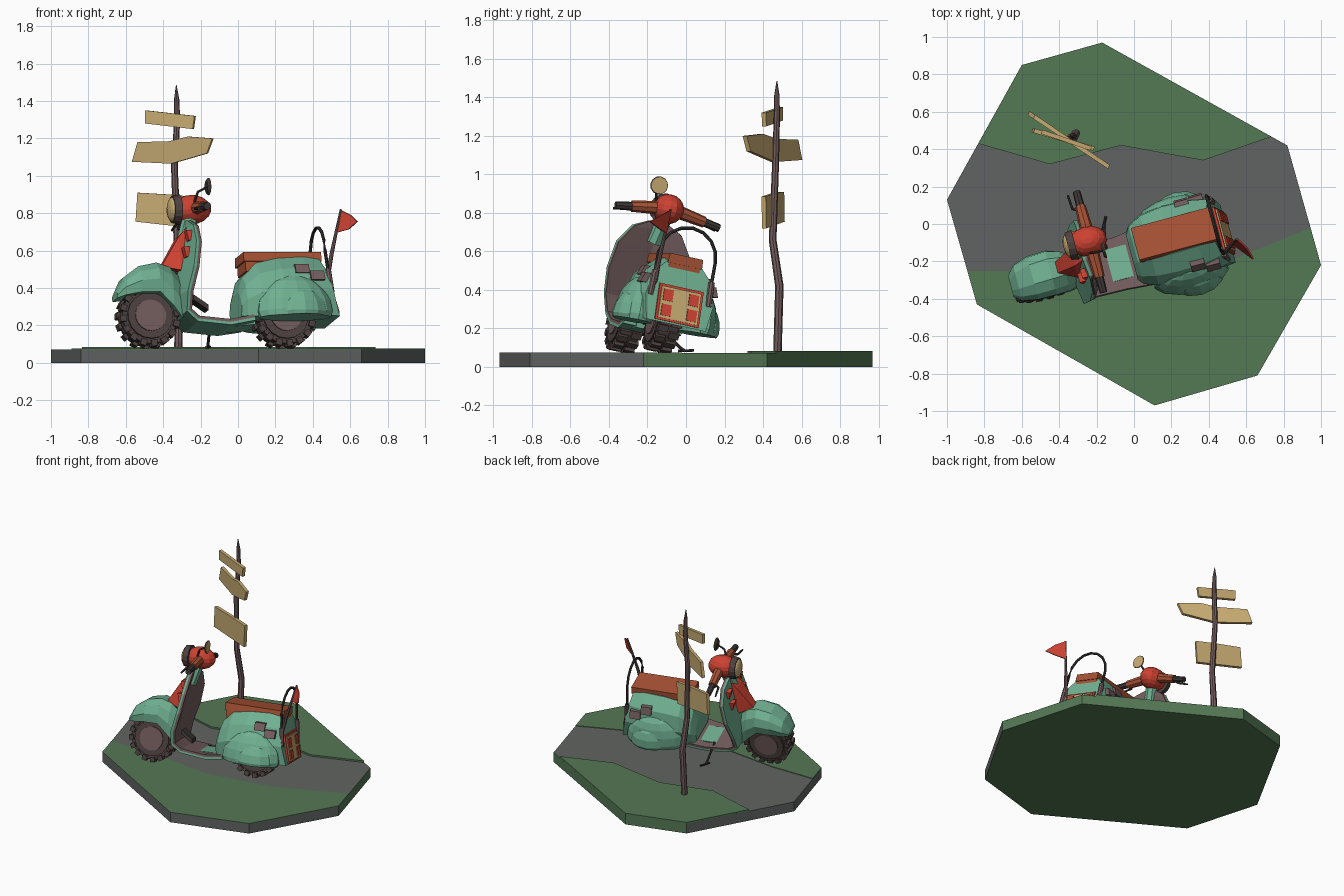
import bpy, bmesh, math
from mathutils import Matrix, Vector

cube = bpy.data.objects.get("Cube")
if cube:
    bpy.data.objects.remove(cube, do_unlink=True)


def material(name, rgb):
    lin = [((c / 255 + 0.055) / 1.055) ** 2.4 for c in rgb] + [1]
    m = bpy.data.materials.new(name)
    m.use_nodes = True
    m.diffuse_color = lin
    m.node_tree.nodes["Principled BSDF"].inputs["Base Color"].default_value = lin
    return m


MINT = material("mint_paint", (112, 176, 146))
GRASS = material("grass_green", (84, 120, 84))
ROAD = material("road_grey", (97, 100, 98))
RED = material("red_paint", (205, 66, 50))
RUST = material("rust_leather", (166, 82, 52))
WOOD = material("pale_wood", (198, 170, 114))
TYRE = material("tyre_brown", (78, 66, 64))
MAUVE = material("mauve_brown", (116, 93, 94))
DARK = material("dark_metal", (62, 56, 55))

WORLD = Matrix()
# Scooter frame: origin under the rear wheel, front along -x, leaning on its stand
BIKE = (Matrix.Translation((0.25, -0.15, 0.08)) @ Matrix.Rotation(math.radians(15), 4, 'Z')
        @ Matrix.Rotation(math.radians(-12), 4, 'X'))


def finish(name, bm, mats, frame):
    bmesh.ops.recalc_face_normals(bm, faces=bm.faces)
    me = bpy.data.meshes.new(name)
    bm.to_mesh(me)
    bm.free()
    for m in mats if isinstance(mats, list) else [mats]:
        me.materials.append(m)
    ob = bpy.data.objects.new(name, me)
    ob.matrix_world = frame
    bpy.context.collection.objects.link(ob)
    return ob


def hull(name, pts, mat, frame=BIKE):
    bm = bmesh.new()
    for p in pts:
        bm.verts.new(p)
    bmesh.ops.convex_hull(bm, input=bm.verts)
    return finish(name, bm, mat, frame)


def box(name, a, b, mat, frame=BIKE):
    return hull(name, [(x, y, z) for x in (a[0], b[0]) for y in (a[1], b[1]) for z in (a[2], b[2])],
                mat, frame)


def prism(name, pts, offset, mat, frame=WORLD):
    """Flat outline extruded by an offset vector."""
    bm = bmesh.new()
    face = bm.faces.new([bm.verts.new(p) for p in pts])
    new = bmesh.ops.extrude_face_region(bm, geom=[face], use_keep_orig=True)["geom"]
    bmesh.ops.translate(bm, verts=[v for v in new if isinstance(v, bmesh.types.BMVert)], vec=offset)
    return finish(name, bm, mat, frame)


def loft(name, rings, mat, frame=BIKE):
    bm = bmesh.new()
    rows = [[bm.verts.new(p) for p in r] for r in rings]
    n = len(rows[0])
    for a, b in zip(rows, rows[1:]):
        for i in range(n):
            bm.faces.new((a[i], a[(i + 1) % n], b[(i + 1) % n], b[i]))
    bm.faces.new(rows[0])
    bm.faces.new(rows[-1])
    return finish(name, bm, mat, frame)


def tube(name, pts, radii, mat, frame=BIKE, sides=8):
    """Round bar through a few points, with one radius per point."""
    pts = [Vector(p) for p in pts]
    rings = []
    for i, p in enumerate(pts):
        d = pts[min(i + 1, len(pts) - 1)] - pts[max(i - 1, 0)]
        q = Vector((0, 0, 1)).rotation_difference(d.normalized())
        rings.append([p + q @ Vector((math.cos(t) * radii[i], math.sin(t) * radii[i], 0))
                      for t in (2 * math.pi * k / sides for k in range(sides))])
    return loft(name, rings, mat, frame)


def ball(name, c, s, mat, u=14, v=9, floor=None):
    bm = bmesh.new()
    bmesh.ops.create_uvsphere(bm, u_segments=u, v_segments=v, radius=1,
                              matrix=Matrix.Translation(c) @ Matrix.Diagonal((*s, 1)))
    if floor is not None:
        for w in bm.verts:
            w.co.z = max(w.co.z, floor)
    return finish(name, bm, mat, BIKE)


# Ground slab: road colour on the top and front sides, grass colour elsewhere
outline = [(-1, .13), (-.84, -.43), (.11, -.97), (.66, -.81), (1, -.22), (.82, .42), (-.17, .97), (-.6, .85)]
slab = prism("ground_slab", [(x, y, 0) for x, y in outline], (0, 0, .072), [ROAD, GRASS])
for f in slab.data.polygons:
    f.material_index = int(f.normal.x + f.normal.y > .5 or f.normal.z < -.5)
front_grass = [(-.89, -.25), (-.84, -.43), (.11, -.97), (.66, -.81), (1, -.22), (.944, -.02),
               (.43, -.23), (-.05, -.31), (-.54, -.25)]
back_grass = [(-.833, .43), (-.45, .32), (-.07, .42), (.37, .34), (.735, .467), (-.17, .97), (-.6, .85)]
prism("front_grass", [(x, y, .07) for x, y in front_grass], (0, 0, .006), GRASS)
prism("back_grass", [(x, y, .07) for x, y in back_grass], (0, 0, .014), GRASS)

# Sign post and planks
tube("sign_post", [(-.32, .475, .07), (-.31, .485, .42), (-.325, .45, .66), (-.34, .465, 1.05),
                   (-.325, .472, 1.3), (-.328, .472, 1.41), (-.33, .472, 1.485)],
     [.022, .022, .02, .018, .016, .014, .002], MAUVE, WORLD)
planks = {
    "top_plank": (-.34, [(-.49, 1.35), (-.225, 1.32), (-.235, 1.25), (-.49, 1.28)]),
    "middle_plank": (-.67, [(-.53, 1.18), (-.36, 1.185), (-.26, 1.21), (-.13, 1.2), (-.16, 1.12),
                            (-.35, 1.065), (-.56, 1.075)]),
    "low_plank": (-.3, [(-.53, .91), (-.36, .9), (-.21, .885), (-.22, .72), (-.36, .735), (-.54, .755)])}
for name, (slope, pts) in planks.items():
    prism(name, [(x, .45 + slope * (x + .33), z) for x, z in pts], (-.008, -.022, 0), WOOD)

# Wheels with knobbed tyres
for name, wx in (("front", -.75), ("rear", 0)):
    spin = Matrix.Translation((wx, 0, .165)) @ Matrix.Rotation(math.pi / 2, 4, 'X')
    for part, r1, w, mat in (("tyre", .152, .1, TYRE), ("tyre_wall", .125, .125, TYRE), ("hub", .085, .14, MAUVE)):
        bm = bmesh.new()
        bmesh.ops.create_cone(bm, cap_ends=True, segments=18, radius1=r1, radius2=r1, depth=w, matrix=spin)
        finish(f"{name}_{part}", bm, mat, BIKE)
    bm = bmesh.new()
    for k in range(16):
        for s in (-1, 1):
            turn = Matrix.Rotation(math.tau * (k + s * .25) / 16, 4, 'Z')
            bmesh.ops.create_cube(bm, size=1, matrix=spin @ turn @ Matrix.Translation((.15, 0, s * .034))
                                  @ Matrix.Diagonal((.034, .034, .054, 1)))
    finish(f"{name}_knobs", bm, TYRE, BIKE)


# Body shells: arched sections (x, bottom, top, half width, backward slant)
def arch(x, bot, top, hw, slant=0):
    h = top - bot
    half = [(hw * .88, 0), (hw, .4), (hw * .85, .76), (hw * .45, 1)]
    return [(x - slant * t, y, bot + h * t) for y, t in half + [(-y, t) for y, t in reversed(half)]]


loft("front_fender", [arch(*s) for s in (
    (-.925, .262, .3, .06), (-.885, .272, .375, .1), (-.8, .285, .435, .122), (-.7, .285, .455, .125),
    (-.625, .21, .43, .11), (-.575, .15, .38, .085))], MINT)
loft("rear_body", [arch(*s) for s in (
    (-.26, .15, .29, .13), (-.235, .14, .37, .165), (-.16, .14, .445, .2), (-.04, .15, .47, .215),
    (.1, .15, .478, .21), (.27, .14, .475, .185, .08))], MINT)
for side, s in (("left", 1), ("right", -1)):
    ball(f"{side}_side_pod", (.02, s * .17, .16), (.21, .095, .2), MINT, 14, 10, .13)
    ball(f"{side}_pod_panel", (.05, s * .19, .15), (.145, .098, .145), MINT, 12, 8, .13)
    # Vents on the upper flank
    for i, (x, z) in enumerate(((.07, .395), (.15, .355))):
        y = .208 - (z - .3) * .3
        hull(f"{side}_vent_{i}", [(x + a, s * (y + c - b * .4), z + b) for a in (-.038, .038)
                                  for b in (-.026, .026) for c in (-.02, .012)], MAUVE)

# Luggage seat box
box("seat_base", (-.215, -.085, .4), (.2, .085, .46), RUST)
hull("seat_lid", [(x, y * w, z) for x in (-.225, .205) for y in (-1, 1)
                  for z, w in ((.455, .094), (.505, .09))], RUST)

# Leg shield and floor: one bent sheet, brown inside and mint outside
rows = [(-.485, .685, .045, .0), (-.495, .64, .13, .02), (-.52, .54, .195, .04), (-.55, .4, .21, .045),
        (-.57, .27, .19, .03), (-.555, .18, .16, .01), (-.5, .145, .145, 0), (-.33, .128, .145, 0),
        (-.2, .15, .16, 0)]
bm = bmesh.new()
grid = [[bm.verts.new((x + back * abs(u), hw * u, z)) for u in (-1, -.5, 0, .5, 1)] for x, z, hw, back in rows]
for a, b in zip(grid, grid[1:]):
    for i in range(4):
        bm.faces.new((a[i], a[i + 1], b[i + 1], b[i]))
for z_off, mat, name in ((0, MAUVE, "leg_shield_inner"), (-.016, MINT, "leg_shield_outer")):
    ob = finish(name, bm.copy(), mat, BIKE)
    if ob.data.polygons[-1].normal.z < 0:
        ob.data.flip_normals()
    sol = ob.modifiers.new("thickness", 'SOLIDIFY')
    sol.thickness = .016
    sol.offset = -1 if z_off == 0 else -3
bm.free()

# Shield trim: red wedge, red markers, pedal and central keel
hull("shield_wedge", [p for s in (-1, 1) for p in ((-.665, s * .03, .44), (-.57, s * .075, .41),
                                                   (-.565, s * .05, .6), (-.5, s * .04, .67))], RED)
for side, s in (("left", 1), ("right", -1)):
    for z, x in ((.59, -.533), (.5, -.552)):
        hull(f"{side}_marker_{int(z * 100)}", [(x + a + (.04 - b) * .2, s * (.105 + c), z + b) for a in (-.014, .02)
                                               for b in (-.028, .028) for c in (-.025, .025)], RED)
hull("pedal", [(-.52 + a, -.07 + b, .24 + c - a * .7) for a in (0, .08) for b in (-.04, .04)
               for c in (0, .03)], DARK)
hull("floor_keel", [(x, y, z) for x, z in ((-.53, .13), (-.3, .1), (-.18, .11), (-.18, .14)) for y in (-.09, .09)], MINT)
tube("fork", [(-.75, 0, .17), (-.6, 0, .42)], [.03, .04], DARK)

# Steering head, headlight and bars
HX, HY, HZ = -.465, .027, .762
tube("steering_column", [(-.52, .0, .58), (HX, HY, HZ)], [.045, .04], MINT)
ball("steering_head", (HX, HY, HZ), (.105, .08, .078), RED)
tube("headlight_ring", [(-.575, HY, HZ), (-.535, HY, HZ)], [.074, .082], TYRE, sides=14)
ball("headlight_lens", (-.572, HY, HZ), (.028, .066, .066), WOOD)
for side, s in (("left", 1), ("right", -1)):
    bar = lambda d, dx=0, dz=0: (HX + .01 + dx, HY + s * d, HZ + .005 - d * .16 + dz)
    tube(f"{side}_handlebar", [bar(.04), bar(.2)], [.036, .029], RUST)
    tube(f"{side}_grip", [bar(.195), bar(.285)], [.023, .021], DARK)
    tube(f"{side}_brake_lever", [bar(.17), bar(.2, -.045, -.01), bar(.28, -.05, -.015)], [.008, .008, .006], DARK)
tube("mirror_arm", [(-.47, -.04, .78), (-.45, -.06, .84), (-.4, -.066, .865)], [.007, .007, .006], DARK)
tube("mirror_back", [(-.404, -.066, .868), (-.391, -.066, .868)], [.034, .048], DARK, sides=12)
tube("mirror_glass", [(-.392, -.066, .868), (-.387, -.066, .868)], [.045, .044], WOOD, sides=12)


# Tail panel following the slanted rear face
def tail(name, y0, y1, z0, z1, out, mat):
    hull(name, [(.27 - .08 * (z - .14) / .335 + d, y, z) for d in (-.01, out)
                for y in (y0, y1) for z in (z0, z1)], mat)


tail("tail_frame", -.12, .12, .15, .34, .012, RED)
tail("tail_panel", -.108, .108, .162, .328, .02, WOOD)
for s in (-1, 1):
    for z in (.175, .255):
        tail("tail_light", s * .07 - .026, s * .07 + .026, z, z + .06, .027, RED)

# Rear rack hoop with sleeves
hoop = [(.21, .155 * math.cos(t), .5 + .155 * math.sin(t)) for t in (math.pi * k / 8 for k in range(9))]
tube("rack_hoop", [(.23, .155, .3)] + hoop + [(.23, -.155, .3)], [.009] * 11, DARK)
for s in (-1, 1):
    tube("rack_sleeve", [(.232, s * .16, .27), (.22, s * .155, .4)], [.017, .017], MAUVE)

# Flag on a leaning pole
tube("flag_pole", [(.47, -.17, .4), (.5, -.135, .58), (.55, -.08, .82)], [.013, .011, .006], MAUVE, WORLD)
prism("flag", [(.548, -.082, .815), (.52, -.105, .695), (.59, -.14, .715), (.635, -.19, .755), (.6, -.13, .79)],
      (.006, .006, 0), RED, WORLD)

# Kickstand
tube("kickstand", [(-.15, -.13, .2), (-.16, -.03, .1), (-.16, -.005, .082)], [.008, .008, .008], DARK, WORLD)
tube("kickstand_foot", [(-.17, -.04, .083), (-.15, .04, .086)], [.007, .007], DARK, WORLD)
